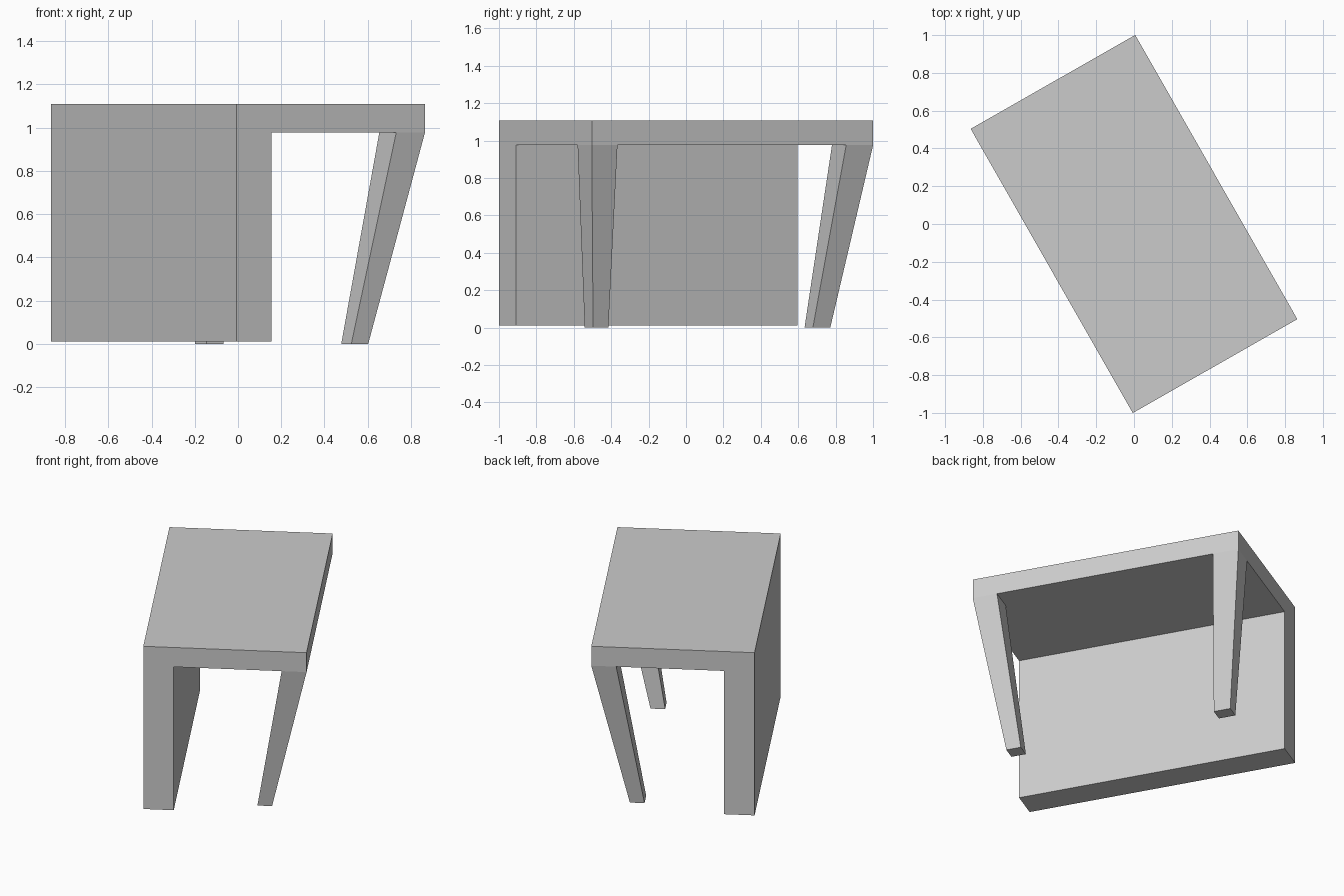
import bpy, bmesh, math

cube = bpy.data.objects.get("Cube")
if cube:
    bpy.data.objects.remove(cube, do_unlink=True)

TURN = math.radians(29.7)      # the table stands turned on the ground
HW, HL = 0.5015, 0.866         # half width and half length
TOP, UNDER = 1.108, 0.977      # upper and lower side of the slab

grey = bpy.data.materials.new("plain_grey")
grey.use_nodes = True
colour = (0.6, 0.6, 0.6, 1)
grey.diffuse_color = colour
grey.node_tree.nodes["Principled BSDF"].inputs["Base Color"].default_value = colour


def loft(name, ring_a, ring_b):
    """Closed solid between two matching outlines."""
    bm = bmesh.new()
    a = [bm.verts.new(p) for p in ring_a]
    b = [bm.verts.new(p) for p in ring_b]
    bm.faces.new(a)
    bm.faces.new(b)
    for i in range(len(a)):
        j = (i + 1) % len(a)
        bm.faces.new((a[i], a[j], b[j], b[i]))
    bmesh.ops.recalc_face_normals(bm, faces=bm.faces)
    mesh = bpy.data.meshes.new(name)
    bm.to_mesh(mesh)
    bm.free()
    mesh.materials.append(grey)
    obj = bpy.data.objects.new(name, mesh)
    obj.rotation_euler.z = TURN
    bpy.context.collection.objects.link(obj)
    return obj


def foot_print(u, v, a, b, side, z):
    """Rectangle reaching inward from its outer corner."""
    return [(u, side * v, z), (u - a, side * v, z),
            (u - a, side * (v - b), z), (u, side * (v - b), z)]


# Slab and side panel: one L-shaped profile along the length
inner = -HW + 0.187
profile = [(-HW, 0.01), (inner, 0.01), (inner, UNDER),
           (HW, UNDER), (HW, TOP), (-HW, TOP)]
loft("top_and_side_panel",
     [(x, -HL, z) for x, z in profile],
     [(x, HL, z) for x, z in profile])

# Two tapered legs leaning inward from the open side
for name, side, top_b, low_b in (("front_leg", -1, 0.158, 0.094),
                                 ("back_leg", 1, 0.166, 0.107)):
    loft(name,
         foot_print(HW, HL, 0.153, top_b, side, UNDER),
         foot_print(0.277, 0.73, 0.09, low_b, side, 0))
